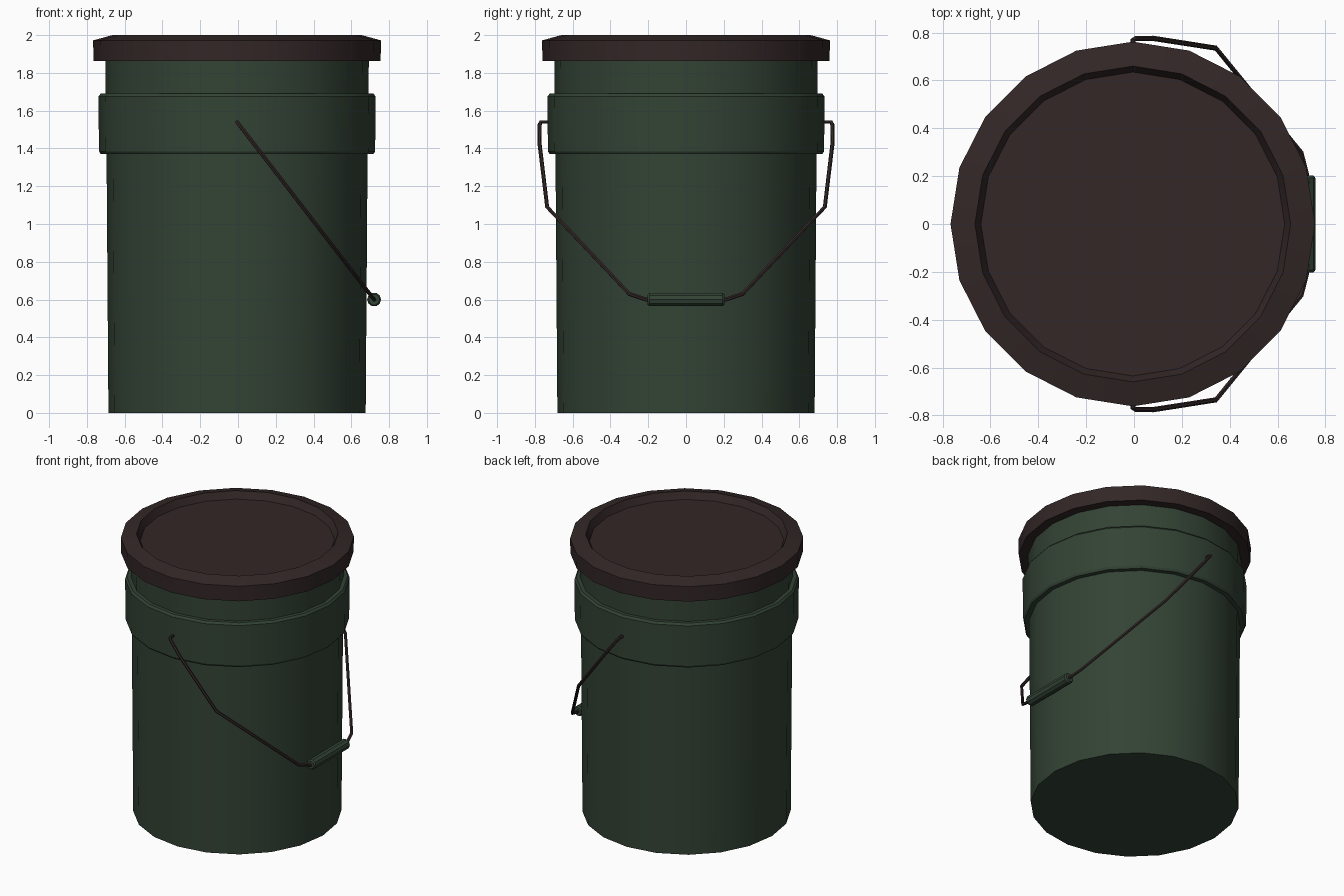
import bpy, bmesh, math

if "Cube" in bpy.data.objects:
    bpy.data.objects.remove(bpy.data.objects["Cube"])

CX = -0.005  # bucket axis


def material(name, rgb):
    m = bpy.data.materials.new(name)
    m.diffuse_color = (*rgb, 1)
    m.use_nodes = True
    m.node_tree.nodes["Principled BSDF"].inputs["Base Color"].default_value = m.diffuse_color
    return m


GREEN = material("dark green", (0.033, 0.056, 0.035))
BROWN = material("dark brown", (0.033, 0.020, 0.020))


def lathe(name, profile, sides, mat):
    """Revolve (radius, z) points around z, capping both ends."""
    bm = bmesh.new()
    rings = [[bm.verts.new((r * math.cos(2 * math.pi * i / sides),
                            r * math.sin(2 * math.pi * i / sides), z))
              for i in range(sides)] for r, z in profile]
    for a, b in zip(rings, rings[1:]):
        for i in range(sides):
            j = (i + 1) % sides
            bm.faces.new((a[i], a[j], b[j], b[i]))
    bm.faces.new(rings[0][::-1])
    bm.faces.new(rings[-1])
    bmesh.ops.recalc_face_normals(bm, faces=bm.faces)
    me = bpy.data.meshes.new(name)
    bm.to_mesh(me)
    bm.free()
    ob = bpy.data.objects.new(name, me)
    bpy.context.collection.objects.link(ob)
    me.materials.append(mat)
    smooth(ob, 29)
    return ob


def smooth(ob, angle):
    bpy.ops.object.select_all(action='DESELECT')
    ob.select_set(True)
    bpy.context.view_layer.objects.active = ob
    bpy.ops.object.shade_smooth_by_angle(angle=math.radians(angle))


# Bucket body with raised band near the top
bucket = lathe("bucket", [(0.681, 0), (0.691, 1.37), (0.722, 1.37), (0.731, 1.385),
                          (0.734, 1.675), (0.722, 1.69), (0.696, 1.69), (0.698, 1.92)],
               20, GREEN)
bucket.location.x = CX

# Lid with sloped rim and recessed top
lid = lathe("lid", [(0.69, 1.863), (0.76, 1.863), (0.762, 1.972), (0.66, 2.0),
                    (0.635, 1.95)], 20, BROWN)
lid.location.x = CX

# Wire handle: half path as (y, z), mirrored, leaning forward along +x
half = [(0.70, 1.54), (0.768, 1.54), (0.775, 1.525), (0.776, 1.43), (0.735, 1.09),
        (0.30, 0.63), (0.21, 0.60)]
path = half + [(-y, z) for y, z in reversed(half)]
cu = bpy.data.curves.new("wire_handle", 'CURVE')
cu.dimensions = '3D'
cu.bevel_depth = 0.011
cu.bevel_resolution = 1
cu.use_fill_caps = True
sp = cu.splines.new('POLY')
sp.points.add(len(path) - 1)
for p, (y, z) in zip(sp.points, path):
    p.co = (CX + (1.54 - z) * 0.772, y, z, 1)
cu.materials.append(BROWN)
wire = bpy.data.objects.new("wire_handle", cu)
bpy.context.collection.objects.link(wire)
bpy.ops.object.select_all(action='DESELECT')
wire.select_set(True)
bpy.context.view_layer.objects.active = wire
bpy.ops.object.convert(target='MESH')
smooth(bpy.context.view_layer.objects.active, 50)

# Hand grip
grip = lathe("hand_grip", [(0.029, -0.203), (0.037, -0.193), (0.037, 0.193),
                           (0.029, 0.203)], 10, GREEN)
grip.rotation_euler.x = math.pi / 2
grip.location = (CX + 0.94 * 0.772, 0, 0.60)
